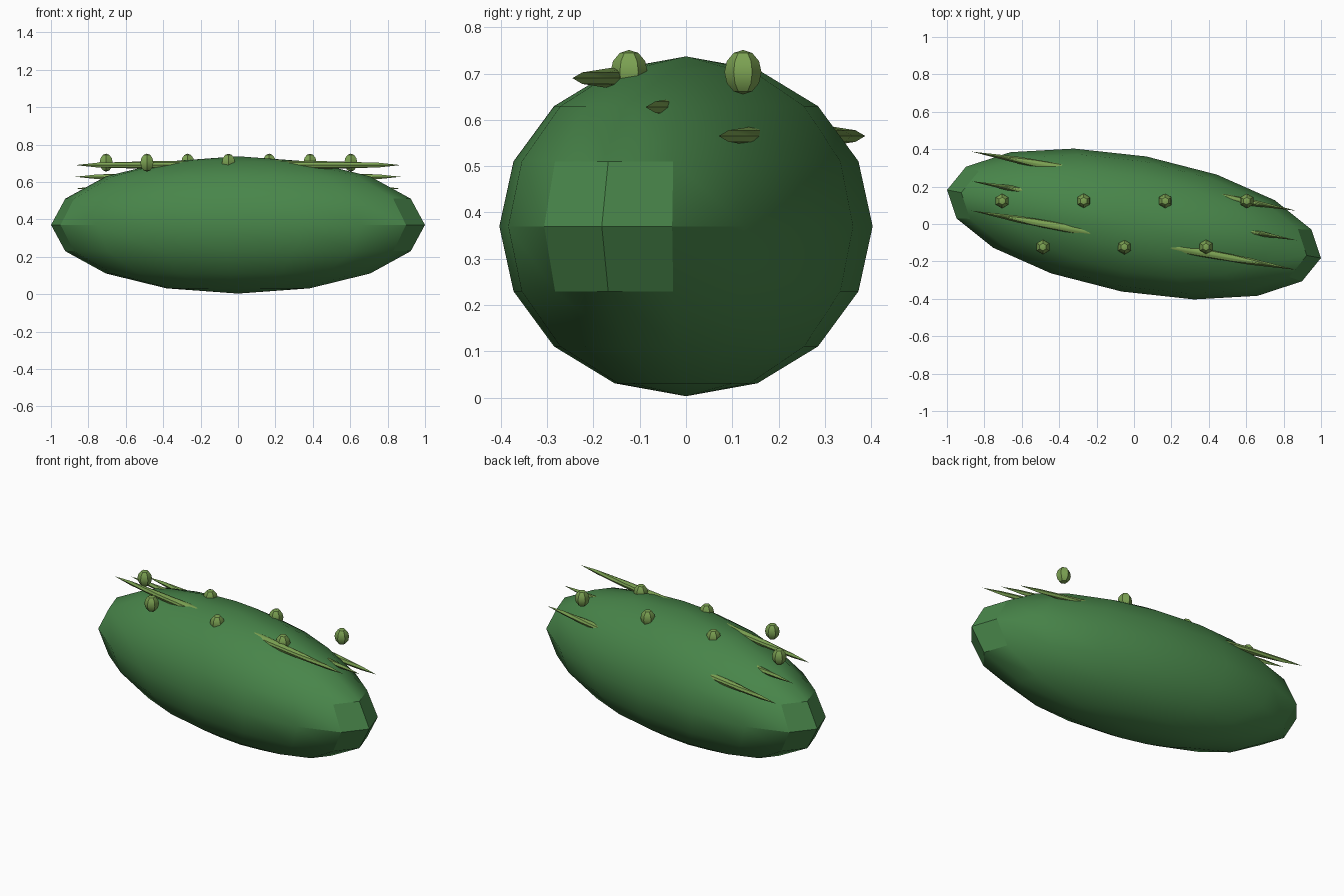
import bpy
from math import radians

cube = bpy.data.objects.get("Cube")
if cube:
    bpy.data.objects.remove(cube, do_unlink=True)


def make_material(name, colour):
    mat = bpy.data.materials.new(name)
    mat.use_nodes = True
    mat.diffuse_color = colour
    for node in mat.node_tree.nodes:
        if node.type == 'BSDF_PRINCIPLED':
            node.inputs["Base Color"].default_value = colour
    return mat


def ellipsoid(name, segments, rings, location, size, turn, mat):
    bpy.ops.mesh.primitive_uv_sphere_add(segments=segments, ring_count=rings, radius=1)
    obj = bpy.context.object
    obj.name = name
    obj.location = location
    obj.scale = size
    obj.rotation_euler.z = turn
    obj.data.materials.append(mat)
    bpy.ops.object.transform_apply(location=False, rotation=True, scale=True)
    bpy.ops.object.shade_smooth_by_angle(angle=radians(30))
    return obj


dark_green = make_material("dark green", (0.065, 0.235, 0.068, 1))
light_green = make_material("light green", (0.2, 0.36, 0.085, 1))
TURN = -0.18

# Long faceted body
ellipsoid("body", 16, 8, (0, 0, 0.37), (1.016, 0.367, 0.367), TURN, dark_green)

# Lengthwise stripes, half sunk into the skin
for i in range(3):
    location = (0, -0.087 + 0.158 * i, 0.69 - 0.0625 * i)
    ellipsoid(f"stripe_{i + 1}", 8, 6, location, (0.884, 0.026, 0.025), TURN, light_green)

# Small bumps in two staggered rows
for row, count, start, y in (("back", 4, -0.705, 0.123), ("front", 3, -0.487, -0.123)):
    for i in range(count):
        location = (start + 0.436 * i, y, 0.703)
        ellipsoid(f"{row}_bump_{i + 1}", 6, 6, location, (0.04, 0.04, 0.048), 0, light_green)
